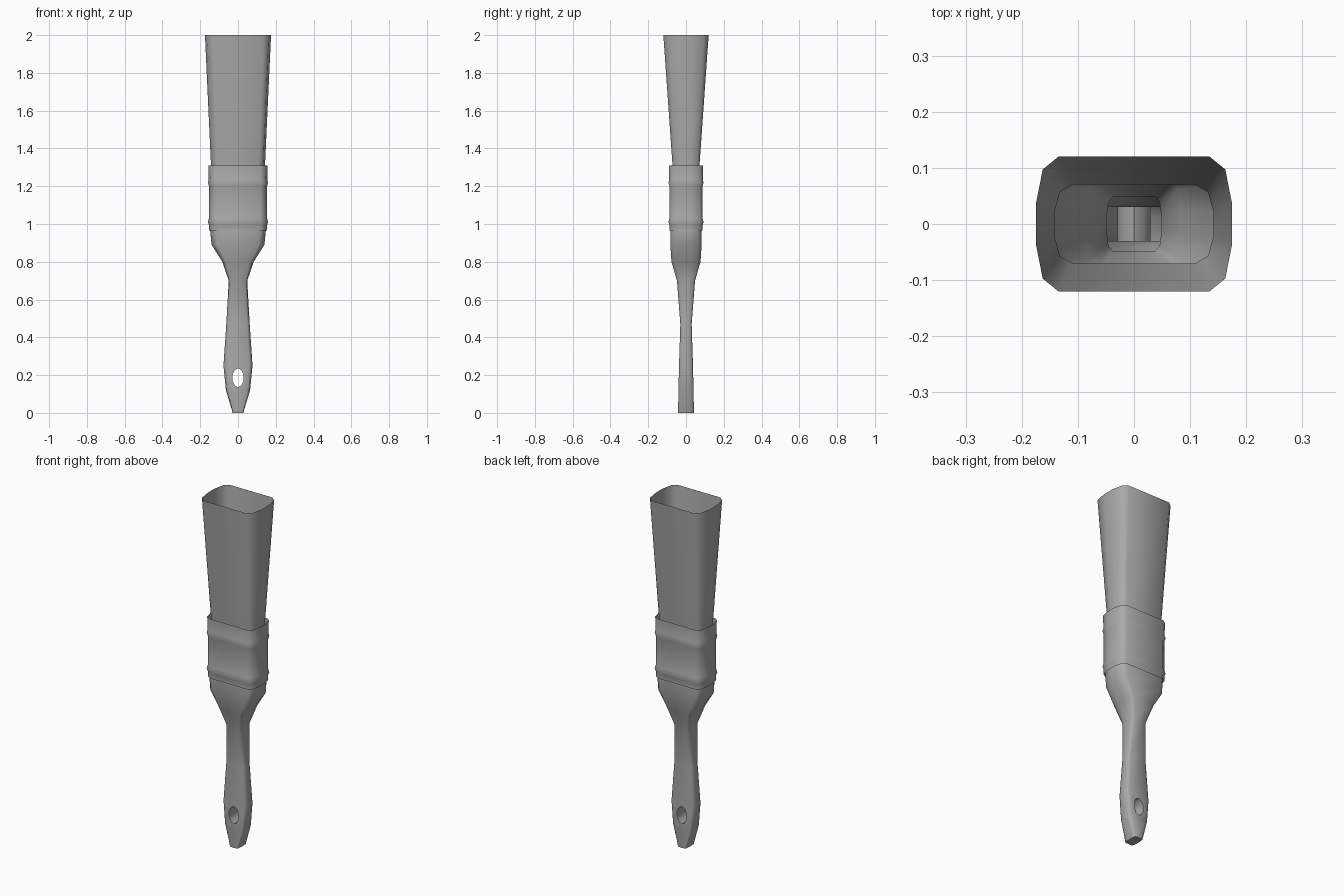
import bpy, bmesh, math

cube = bpy.data.objects.get("Cube")
if cube:
    bpy.data.objects.remove(cube, do_unlink=True)

grey = bpy.data.materials.new("plain grey")
grey.use_nodes = True
grey.diffuse_color = (0.4, 0.4, 0.4, 1)
grey.node_tree.nodes["Principled BSDF"].inputs["Base Color"].default_value = (0.4, 0.4, 0.4, 1)

# Rounded-rectangle section, one quarter, as fractions of half width and half depth
QUARTER = [(1, 0.29), (0.93, 0.81), (0.77, 1)]


def section():
    q = QUARTER
    half = q + [(-x, y) for x, y in reversed(q)]
    return half + [(-x, -y) for x, y in half]


def loft(name, rings, capped=False):
    """Skin a tube through rings of (z, half width, half depth)."""
    bm = bmesh.new()
    loops = [[bm.verts.new((x * w, y * d, z)) for x, y in section()] for z, w, d in rings]
    for low, high in zip(loops, loops[1:]):
        for i in range(len(low)):
            j = (i + 1) % len(low)
            bm.faces.new((low[i], low[j], high[j], high[i]))
    if capped:
        bm.faces.new(loops[0][::-1])
        bm.faces.new(loops[-1])
    mesh = bpy.data.meshes.new(name)
    bm.to_mesh(mesh)
    bm.free()
    mesh.materials.append(grey)
    obj = bpy.data.objects.new(name, mesh)
    bpy.context.collection.objects.link(obj)
    return obj


def smooth(obj):
    bpy.ops.object.select_all(action="DESELECT")
    obj.select_set(True)
    bpy.context.view_layer.objects.active = obj
    bpy.ops.object.shade_smooth_by_angle(angle=math.radians(50))


# Flared, hollow bristle block, open at the top
bristles = loft("bristles", [(1.29, 0.142, 0.07), (2.0, 0.175, 0.12)])

# Metal band with two raised ridges
ferrule = loft("ferrule", [
    (0.965, 0.154, 0.088), (0.995, 0.154, 0.088), (1.01, 0.159, 0.093),
    (1.03, 0.154, 0.088), (1.2, 0.154, 0.088), (1.22, 0.159, 0.093),
    (1.235, 0.155, 0.089), (1.31, 0.157, 0.09)])

# Handle, capped so that the hanging hole can be cut through it
handle = loft("handle", [
    (0, 0.028, 0.042), (0.12, 0.064, 0.04), (0.25, 0.077, 0.037),
    (0.47, 0.062, 0.03), (0.7, 0.049, 0.048), (0.8, 0.083, 0.077),
    (0.89, 0.14, 0.083), (0.96, 0.147, 0.081), (1.0, 0.147, 0.081)], capped=True)

# Hanging hole
bpy.ops.mesh.primitive_cylinder_add(vertices=10, radius=1, depth=0.3,
                                    location=(0, 0, 0.186), rotation=(math.pi / 2, 0, 0))
cutter = bpy.context.object
cutter.name = "hole_cutter"
cutter.scale = (0.031, 0.05, 1)
cutter.data.materials.append(grey)
cut = handle.modifiers.new("hanging hole", "BOOLEAN")
cut.operation = "DIFFERENCE"
cut.solver = "EXACT"
cut.object = cutter
bpy.ops.object.select_all(action="DESELECT")
handle.select_set(True)
bpy.context.view_layer.objects.active = handle
bpy.ops.object.modifier_apply(modifier=cut.name)
bpy.data.objects.remove(cutter, do_unlink=True)

# Open the handle's top, inside the ferrule
bm = bmesh.new()
bm.from_mesh(handle.data)
top = [f for f in bm.faces if f.calc_center_median().z > 0.995]
bmesh.ops.delete(bm, geom=top, context="FACES")
bm.to_mesh(handle.data)
bm.free()

for part in (bristles, ferrule, handle):
    smooth(part)
